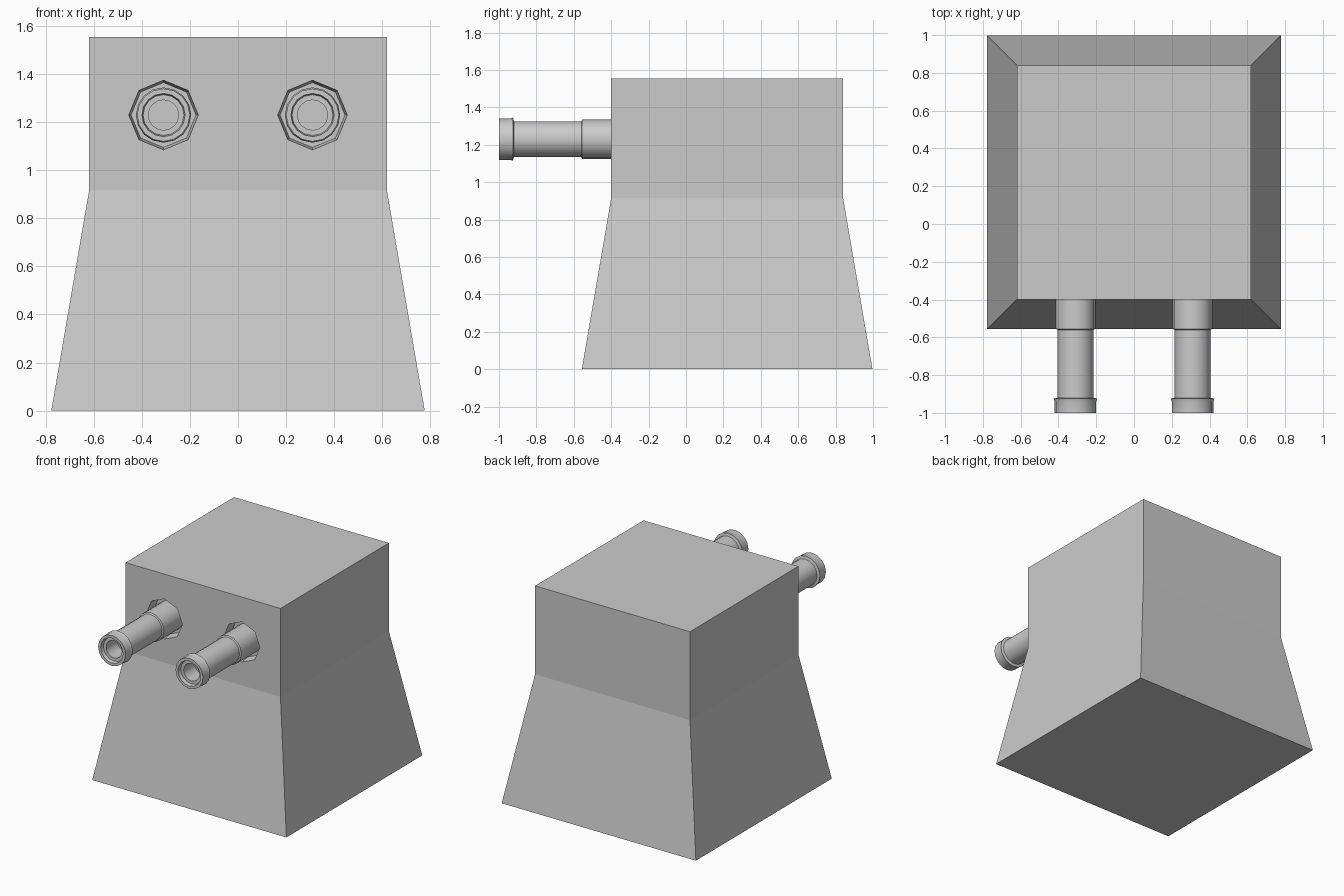
import bpy, bmesh, math
from mathutils import Matrix

if "Cube" in bpy.data.objects:
    bpy.data.objects.remove(bpy.data.objects["Cube"])

CY = 0.22            # body centre in y
GUN_X, GUN_Z = 0.31, 1.23


def make_object(name, bm):
    bmesh.ops.recalc_face_normals(bm, faces=bm.faces)
    mesh = bpy.data.meshes.new(name)
    bm.to_mesh(mesh)
    bm.free()
    obj = bpy.data.objects.new(name, mesh)
    bpy.context.collection.objects.link(obj)
    return obj


def square_tower(name, levels):
    """Loft square sections given as (half width, z)."""
    bm = bmesh.new()
    rings = [[bm.verts.new((sx * h, CY + sy * h, z))
              for sx, sy in ((-1, -1), (1, -1), (1, 1), (-1, 1))]
             for h, z in levels]
    for a, b in zip(rings, rings[1:]):
        for i in range(4):
            j = (i + 1) % 4
            bm.faces.new((a[i], a[j], b[j], b[i]))
    bm.faces.new(rings[0])
    bm.faces.new(rings[-1])
    return make_object(name, bm)


def lathe_y(name, x, profile, sides):
    """Revolve (radius, y) points about a y-parallel axis and cap the ends."""
    bm = bmesh.new()
    rings = []
    for r, y in profile:
        rings.append([bm.verts.new((x + r * math.sin(2 * math.pi * i / sides), y,
                                    GUN_Z + r * math.cos(2 * math.pi * i / sides)))
                      for i in range(sides)])
    for a, b in zip(rings, rings[1:]):
        for i in range(sides):
            j = (i + 1) % sides
            bm.faces.new((a[i], a[j], b[j], b[i]))
    bm.faces.new(rings[0])
    bm.faces.new(rings[-1])
    return make_object(name, bm)


# Body: flared base under a straight upper block
body = square_tower("turret_body", [(0.777, 0), (0.62, 0.915), (0.62, 1.555)])

# Barrel outline from the root, over the muzzle ring and down the bore
barrel_profile = [(0.105, -0.32), (0.105, -0.555), (0.095, -0.56), (0.095, -0.92),
                  (0.115, -0.925), (0.11, -0.94), (0.11, -1.0), (0.09, -1.0),
                  (0.085, -0.975), (0.063, -0.975), (0.063, -0.85)]

for side, x in (("left", -GUN_X), ("right", GUN_X)):
    # Octagonal gun port sunk into the front face
    cutter = lathe_y(f"gun_port_cutter_{side}", x,
                     [(0.1475, -0.45), (0.145, -0.40), (0.135, -0.33)], 8)
    cutter.hide_render = True
    cutter.hide_viewport = True
    cutter.display_type = 'WIRE'
    cut = body.modifiers.new(f"gun_port_{side}", 'BOOLEAN')
    cut.operation = 'DIFFERENCE'
    cut.solver = 'EXACT'
    cut.object = cutter

    # Gun barrel
    barrel = lathe_y(f"gun_barrel_{side}", x, barrel_profile, 16)
    bpy.ops.object.select_all(action='DESELECT')
    barrel.select_set(True)
    bpy.context.view_layer.objects.active = barrel
    bpy.ops.object.shade_smooth_by_angle(angle=math.radians(35))
